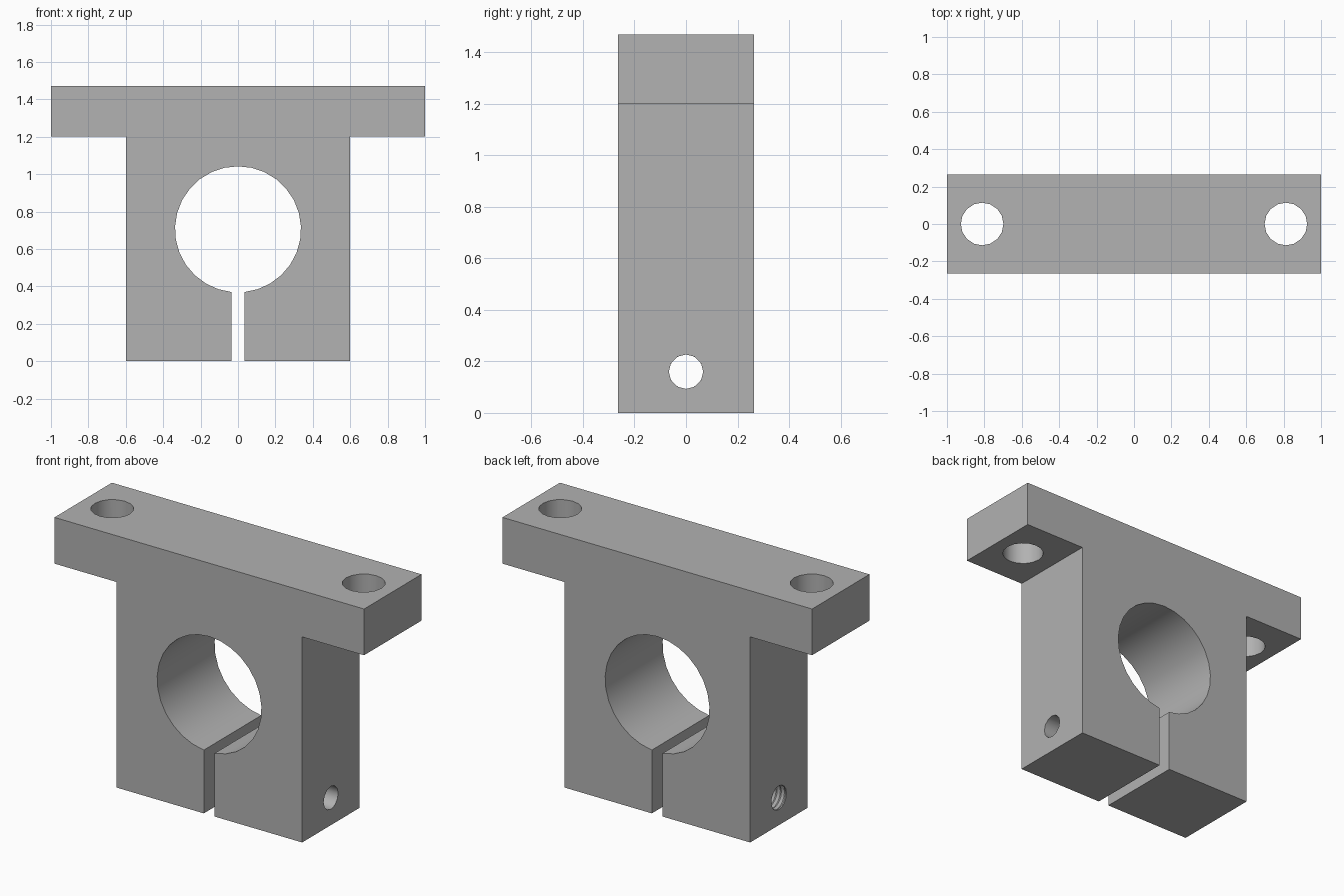
import bpy, bmesh
from math import sin, cos, asin, pi, radians
from mathutils import Matrix

old = bpy.data.objects.get("Cube")
if old:
    bpy.data.objects.remove(old, do_unlink=True)

HALF_DEPTH = 0.265
TOP, SHOULDER = 1.47, 1.2
BODY_X, SLOT_X = 0.6, 0.035
BORE_Z, BORE_R, BORE_STEPS = 0.705, 0.337, 28
SCREW_Z, SCREW_R = 0.16, 0.067

grey = bpy.data.materials.new("plain grey")
grey.use_nodes = True
colour = (0.445, 0.445, 0.445, 1)
grey.diffuse_color = colour
grey.node_tree.nodes["Principled BSDF"].inputs["Base Color"].default_value = colour


def finish(name, bm):
    bmesh.ops.recalc_face_normals(bm, faces=bm.faces[:])
    mesh = bpy.data.meshes.new(name)
    bm.to_mesh(mesh)
    bm.free()
    mesh.materials.append(grey)
    obj = bpy.data.objects.new(name, mesh)
    bpy.context.collection.objects.link(obj)
    return obj


def lathe(name, profile, sides, matrix):
    """Closed solid turned about z from (radius, height) pairs."""
    bm = bmesh.new()
    rings = [[bm.verts.new((r * cos(2 * pi * k / sides), r * sin(2 * pi * k / sides), z))
              for k in range(sides)] for r, z in profile]
    for a, b in zip(rings, rings[1:]):
        for k in range(sides):
            n = (k + 1) % sides
            bm.faces.new((a[k], a[n], b[n], b[k]))
    bm.faces.new(rings[0])
    bm.faces.new(rings[-1])
    bm.transform(matrix)
    return finish(name, bm)


# T-shaped clamp outline with keyhole bore, extruded through the depth
gap = asin(SLOT_X / BORE_R)
bore = []
for i in range(BORE_STEPS + 1):
    a = -pi / 2 - gap - (2 * pi - 2 * gap) * i / BORE_STEPS
    bore.append((BORE_R * cos(a), BORE_Z + BORE_R * sin(a)))
right_side = [(SLOT_X, 0), (BODY_X, 0), (BODY_X, SHOULDER), (1, SHOULDER), (1, TOP)]
left_side = [(-x, z) for x, z in reversed(right_side)]
outline = right_side + left_side + bore

bm = bmesh.new()
face = bm.faces.new([bm.verts.new((x, -HALF_DEPTH, z)) for x, z in outline])
extruded = bmesh.ops.extrude_face_region(bm, geom=[face], use_keep_orig=True)
moved = [v for v in extruded["geom"] if isinstance(v, bmesh.types.BMVert)]
bmesh.ops.translate(bm, verts=moved, vec=(0, 2 * HALF_DEPTH, 0))
clamp = finish("shaft_clamp", bm)

# Vertical mounting holes in the flange
cutters = []
for side in (-1, 1):
    cutters.append(lathe("mounting_hole_cutter", [(0.114, 1.1), (0.114, 1.6)], 16,
                         Matrix.Translation((side * 0.812, 0, 0))))

# Clamping screw: plain hole on the left jaw, threaded hole on the right jaw
along_x = Matrix.Translation((0, 0, SCREW_Z)) @ Matrix.Rotation(pi / 2, 4, 'Y')
cutters.append(lathe("clearance_hole_cutter", [(SCREW_R, 0), (SCREW_R, 0.7)], 12, along_x))
pitch = 0.027
thread = [(SCREW_R + 0.01 * (i % 2), -0.65 + i * pitch / 2) for i in range(48)]
cutters.append(lathe("thread_cutter", thread, 16, along_x))

for cutter in cutters:
    cutter.hide_render = True
    mod = clamp.modifiers.new(cutter.name, 'BOOLEAN')
    mod.operation = 'DIFFERENCE'
    mod.solver = 'EXACT'
    mod.object = cutter

# Apply the cuts, then drop the cutters
bpy.context.view_layer.update()
bpy.ops.object.select_all(action='DESELECT')
clamp.select_set(True)
bpy.context.view_layer.objects.active = clamp
for mod in list(clamp.modifiers):
    bpy.ops.object.modifier_apply(modifier=mod.name)
for cutter in cutters:
    bpy.data.objects.remove(cutter, do_unlink=True)

bpy.ops.object.shade_smooth_by_angle(angle=radians(35))
